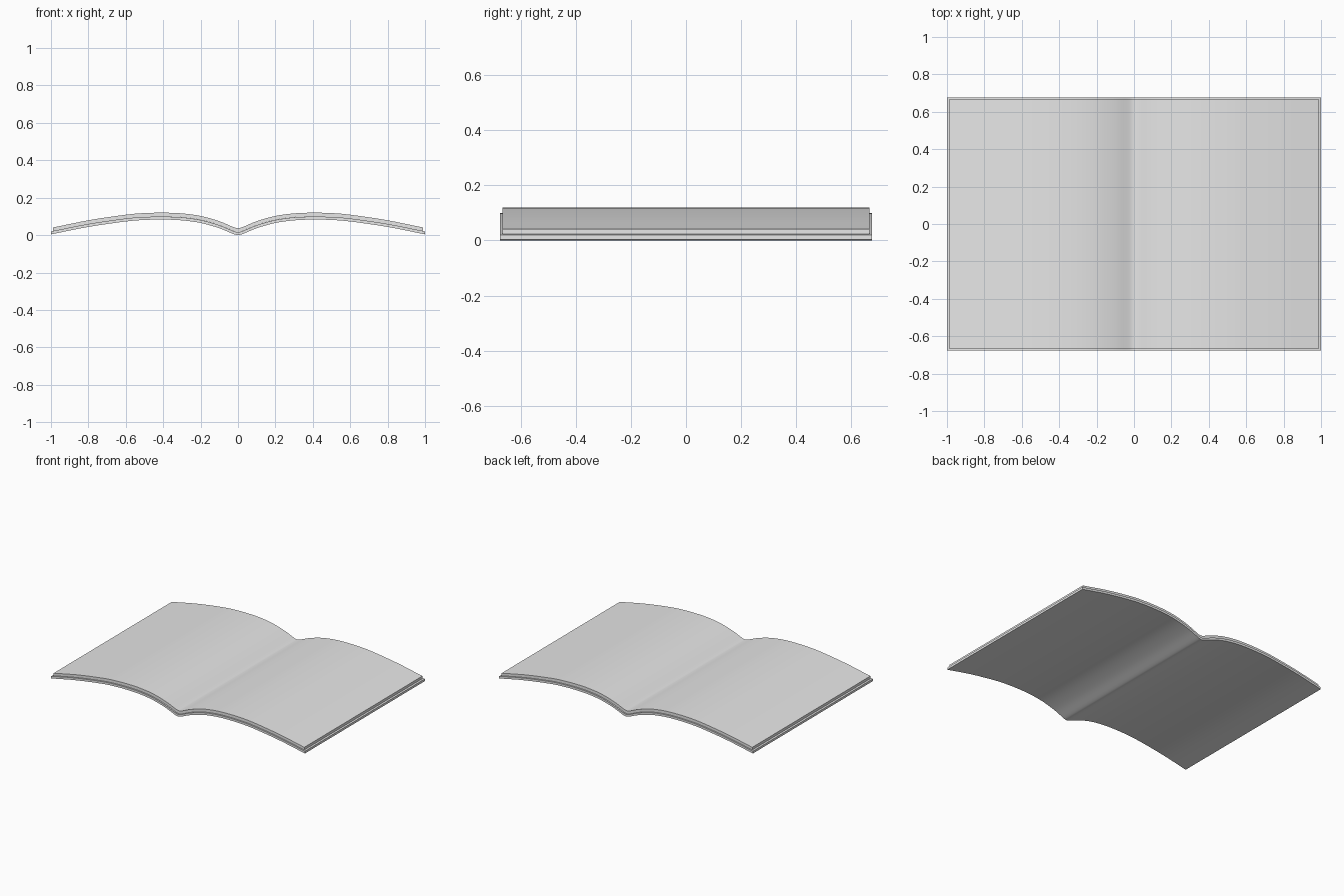
import bpy, bmesh

if "Cube" in bpy.data.objects:
    bpy.data.objects.remove(bpy.data.objects["Cube"])

# Underside of the right half of the open book: (x, z), spine to fore edge
HALF = [(0.0, 0.0), (0.025, 0.006), (0.1, 0.037), (0.2, 0.065), (0.3, 0.079),
        (0.4, 0.083), (0.5, 0.081), (0.6, 0.073), (0.8, 0.044), (1.0, 0.004)]
STEPS = 4

paper = bpy.data.materials.new("light grey")
paper.diffuse_color = (0.8, 0.8, 0.8, 1)
paper.use_nodes = True
paper.node_tree.nodes["Principled BSDF"].inputs["Base Color"].default_value = paper.diffuse_color


def smooth_curve(pts):
    """Catmull-Rom curve through the points."""
    p = [(2 * pts[0][0] - pts[1][0], 2 * pts[0][1] - pts[1][1])] + pts
    p.append((2 * pts[-1][0] - pts[-2][0], 2 * pts[-1][1] - pts[-2][1]))
    out = []
    for i in range(1, len(p) - 2):
        for s in range(STEPS):
            t = s / STEPS
            out.append(tuple(0.5 * (2 * b + (c - a) * t + (2 * a - 5 * b + 4 * c - d) * t * t
                                    + (3 * b - a - 3 * c + d) * t ** 3)
                             for a, b, c, d in zip(*p[i - 1:i + 3])))
    return out + [pts[-1]]


half = smooth_curve(HALF)
PROFILE = [(-x, z) for x, z in reversed(half[1:])] + half


def curved_slab(name, half_width, half_depth, low, high):
    """Slab following the open-book curve between two heights above it."""
    bm = bmesh.new()
    rows = []
    for x, z in PROFILE:
        x *= half_width
        rows.append([bm.verts.new((x, y, z + h)) for y, h in
                     ((-half_depth, low), (half_depth, low),
                      (half_depth, high), (-half_depth, high))])
    for a, b in zip(rows, rows[1:]):
        for k in range(4):
            n = (k + 1) % 4
            bm.faces.new((a[k], a[n], b[n], b[k]))
    bm.faces.new(rows[0])
    bm.faces.new(rows[-1][::-1])
    bmesh.ops.recalc_face_normals(bm, faces=bm.faces)
    mesh = bpy.data.meshes.new(name)
    bm.to_mesh(mesh)
    bm.free()
    mesh.materials.append(paper)
    obj = bpy.data.objects.new(name, mesh)
    bpy.context.collection.objects.link(obj)
    bpy.ops.object.select_all(action='DESELECT')
    obj.select_set(True)
    bpy.context.view_layer.objects.active = obj
    bpy.ops.object.shade_smooth_by_angle(angle=0.7)


# Cover with a slightly smaller page block resting on it
curved_slab("cover", 1.0, 0.675, 0.0, 0.016)
curved_slab("page_block", 0.988, 0.665, 0.016, 0.037)
